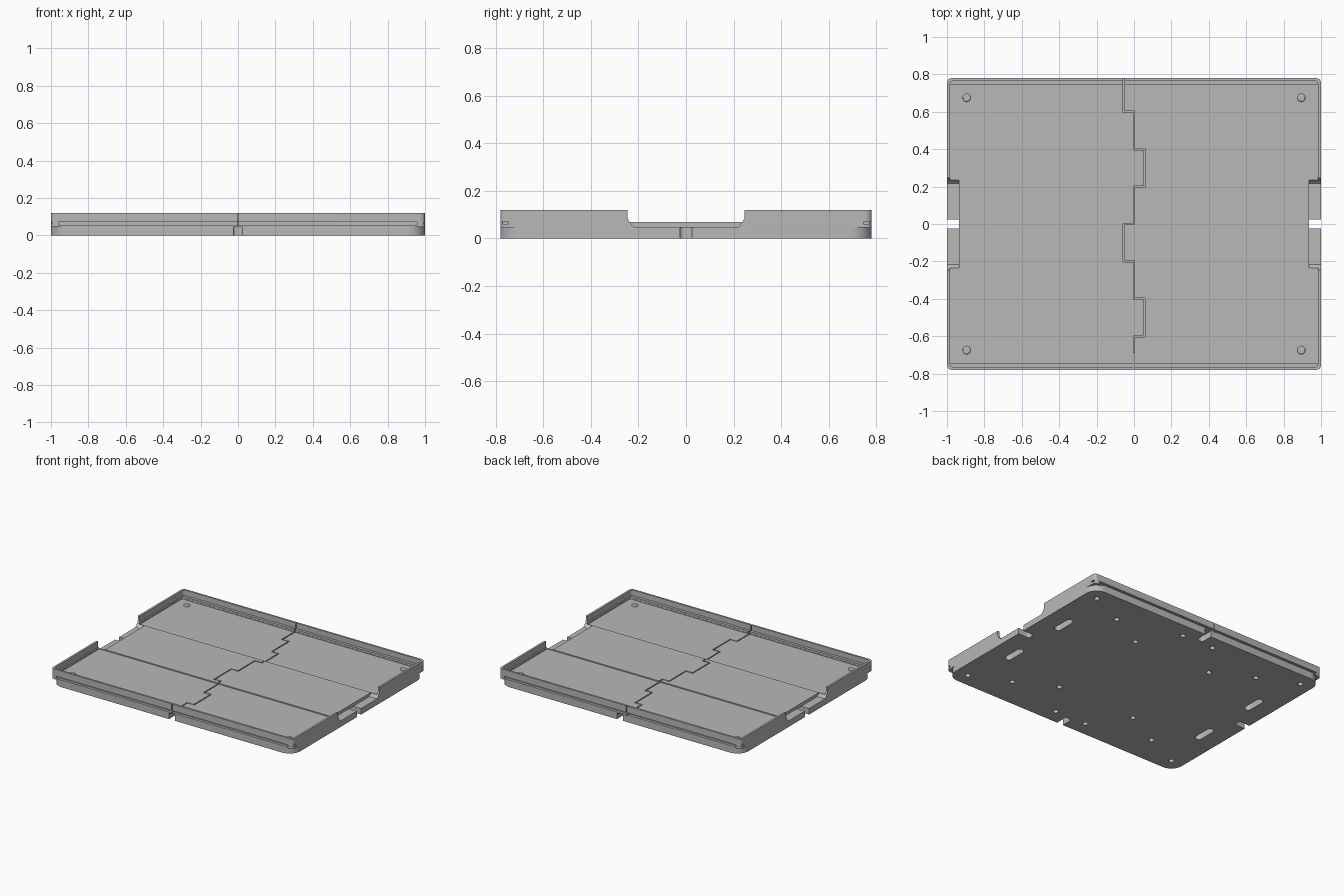
import bpy, bmesh, math
from mathutils import Vector

old = bpy.data.objects.get("Cube")
if old:
    bpy.data.objects.remove(old, do_unlink=True)

HX, HY = 1.0, 0.78          # half size of the tray
BASE_TOP, RIM_TOP = 0.045, 0.12

grey = bpy.data.materials.new("plain grey")
grey.use_nodes = True
grey.diffuse_color = (0.48, 0.48, 0.48, 1)
grey.node_tree.nodes["Principled BSDF"].inputs["Base Color"].default_value = grey.diffuse_color


def prism(name, pts, lo, hi, axis="z"):
    """Extrude a closed outline along z, or a (y, z) outline along x."""
    place = (lambda p, t: (p[0], p[1], t)) if axis == "z" else (lambda p, t: (t, p[0], p[1]))
    bm = bmesh.new()
    bottom = [bm.verts.new(place(p, lo)) for p in pts]
    top = [bm.verts.new(place(p, hi)) for p in pts]
    bm.faces.new(bottom)
    bm.faces.new(top)
    for i in range(len(pts)):
        j = (i + 1) % len(pts)
        bm.faces.new((bottom[i], bottom[j], top[j], top[i]))
    bmesh.ops.recalc_face_normals(bm, faces=bm.faces)
    mesh = bpy.data.meshes.new(name)
    bm.to_mesh(mesh)
    bm.free()
    mesh.materials.append(grey)
    ob = bpy.data.objects.new(name, mesh)
    bpy.context.collection.objects.link(ob)
    return ob


def rounded(hx, hy, r, steps, cx=0, cy=0):
    """Outline of a rectangle with rounded corners."""
    pts = []
    for k, (sx, sy) in enumerate(((1, 1), (-1, 1), (-1, -1), (1, -1))):
        for i in range(steps + 1):
            a = math.pi / 2 * (k + i / steps)
            pts.append((cx + sx * (hx - r) + r * math.cos(a),
                        cy + sy * (hy - r) + r * math.sin(a)))
    return pts


def box(x0, x1, y0, y1):
    return [(x0, y0), (x1, y0), (x1, y1), (x0, y1)]


def circle(x, y, r, n=20):
    return [(x + r * math.cos(2 * math.pi * i / n), y + r * math.sin(2 * math.pi * i / n)) for i in range(n)]


def select(ob):
    bpy.ops.object.select_all(action="DESELECT")
    ob.select_set(True)
    bpy.context.view_layer.objects.active = ob


def cut(target, pts, lo, hi, axis="z"):
    cutter = prism("cutter", pts, lo, hi, axis)
    mod = target.modifiers.new("cut", "BOOLEAN")
    mod.operation, mod.solver, mod.object = "DIFFERENCE", "EXACT", cutter
    select(target)
    bpy.ops.object.modifier_apply(modifier=mod.name)
    bpy.data.objects.remove(cutter, do_unlink=True)


def smooth(ob):
    select(ob)
    bpy.ops.object.shade_smooth_by_angle(angle=math.radians(30))


# Base plate with edge notches, slots and holes
base = prism("base_plate", rounded(HX, HY, 0.09, 10), 0, BASE_TOP)
for s in (1, -1):
    cut(base, rounded(0.1, 0.025, 0.015, 4, s * 1.01), -0.1, 0.1)
    cut(base, rounded(0.025, 0.1, 0.015, 4, 0, s * 0.79), -0.1, 0.1)
    for t in (1, -1):
        cut(base, rounded(0.025, 0.085, 0.024, 6, s * 0.84, t * 0.26), -0.1, 0.1)
        for x, y in ((0.9, 0.68), (0.615, 0.55), (0.325, 0.4), (0.13, 0.67)):
            cut(base, circle(s * x, t * y, 0.019), -0.1, 0.1)
smooth(base)

# Tray: rim, ledge, and a floor with a raised middle strip
tray = prism("tray", rounded(HX, HY, 0.025, 4), BASE_TOP, RIM_TOP)
cut(tray, rounded(0.985, 0.765, 0.02, 4), 0.08, 0.2)
cut(tray, rounded(0.984, 0.745, 0.02, 4), 0.068, 0.2)
for s in (1, -1):
    lo, hi = sorted((s * 0.235, s * 0.744))
    cut(tray, box(-0.983, 0.983, lo, hi), 0.06, 0.2)
    # Long groove under the rim, with short side slits at its ends
    lo, hi = sorted((s * 0.762, s * 0.85))
    cut(tray, box(-0.96, 0.96, lo, hi), 0.054, 0.07)
    for t in (1, -1):
        lo, hi = sorted((t * 0.98, t * 1.1))
        cut(tray, box(lo, hi, s * 0.758 - 0.012, s * 0.758 + 0.012), 0.06, 0.072)

# Side openings with flared lower corners
half = [(0.245, 0.2), (0.245, 0.085), (0.24, 0.074), (0.235, 0.066), (0.225, 0.054), (0.21, 0.04)]
opening = half + [(-y, z) for y, z in reversed(half)]
cut(tray, opening, 0.935, 1.1, "x")
cut(tray, opening, -1.1, -0.935, "x")

# Stepped seam that divides the tray into two interlocking halves
levels = [-1, 0, 1, 0, -1, 0, 1, 0]
seam = [(-0.055, 0.9, 0)]
for i in range(len(levels) - 1):
    a, b = levels[i], levels[i + 1]
    y = 0.6 - 0.2 * i
    seam += [(a * 0.055, y, b - a), (b * 0.055, y, b - a)]
seam.append((0, -0.9, 0))
GAP = 0.004
left_edge = [(x - GAP, y - GAP * d) for x, y, d in seam]
right_edge = [(x + GAP, y + GAP * d) for x, y, d in seam]
cut(tray, left_edge + right_edge[::-1], 0, 0.2)

select(tray)
bpy.ops.mesh.separate(type="LOOSE")
for ob in list(bpy.context.selected_objects):
    middle = sum((v.co.x for v in ob.data.vertices)) / len(ob.data.vertices)
    ob.name = "tray_left_half" if middle > 0 else "tray_right_half"
    smooth(ob)

# Low round studs in the four floor corners
for x in (0.895, -0.895):
    for y in (0.675, -0.675):
        stud = prism("corner_stud", circle(x, y, 0.022), 0.05, 0.068)
        bevel = stud.modifiers.new("soft edge", "BEVEL")
        bevel.width, bevel.segments, bevel.limit_method = 0.006, 2, "ANGLE"
        smooth(stud)
